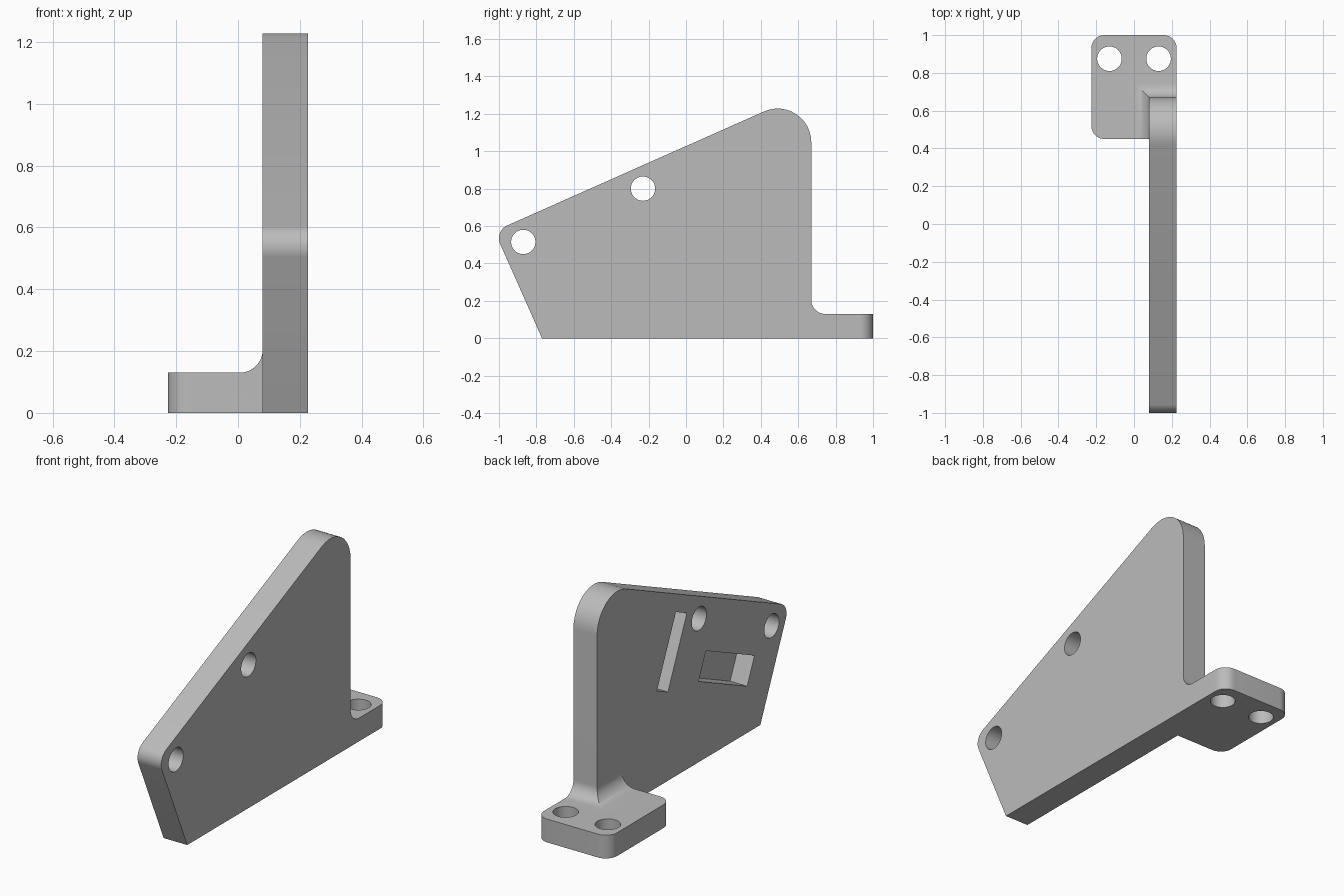
import bpy
import bmesh
from math import sin, cos, pi, tan, atan2
from mathutils import Vector

if "Cube" in bpy.data.objects:
    bpy.data.objects.remove(bpy.data.objects["Cube"], do_unlink=True)

grey = bpy.data.materials.new("plain grey")
grey.use_nodes = True
grey.diffuse_color = (0.5, 0.5, 0.5, 1)
grey.node_tree.nodes["Principled BSDF"].inputs["Base Color"].default_value = (0.5, 0.5, 0.5, 1)

INNER, OUTER, BACK = 0.08, 0.226, 0.67   # upright plate planes
FOOT_TOP, FOOT_FRONT, FILLET = 0.13, 0.45, 0.075
HOLE = 0.065


def finish(name, bm):
    bmesh.ops.recalc_face_normals(bm, faces=bm.faces)
    mesh = bpy.data.meshes.new(name)
    bm.to_mesh(mesh)
    bm.free()
    mesh.materials.append(grey)
    ob = bpy.data.objects.new(name, mesh)
    bpy.context.collection.objects.link(ob)
    return ob


def rounded(corners, steps=12):
    """Outline from (a, b, radius) corners, each rounded by a tangent arc."""
    out = []
    for i, (a, b, r) in enumerate(corners):
        p = Vector((a, b))
        if r == 0:
            out.append(p)
            continue
        u = (Vector(corners[i - 1][:2]) - p).normalized()
        v = (Vector(corners[(i + 1) % len(corners)][:2]) - p).normalized()
        half = u.angle(v) / 2
        centre = p + (u + v).normalized() * (r / sin(half))
        start = p + u * (r / tan(half)) - centre
        end = p + v * (r / tan(half)) - centre
        turn = atan2(start.x * end.y - start.y * end.x, start.dot(end))
        for k in range(steps + 1):
            t = turn * k / steps
            out.append(centre + Vector((start.x * cos(t) - start.y * sin(t),
                                        start.x * sin(t) + start.y * cos(t))))
    return out


def prism(name, outline, axis, low, high):
    """Extrude an outline along x (outline in y, z) or z (outline in x, y)."""
    bm = bmesh.new()
    place = (lambda p, h: (h, p[0], p[1])) if axis == "x" else (lambda p, h: (p[0], p[1], h))
    face = bm.faces.new([bm.verts.new(place(p, low)) for p in outline])
    moved = bmesh.ops.extrude_face_region(bm, geom=[face])["geom"]
    verts = [g for g in moved if isinstance(g, bmesh.types.BMVert)]
    bmesh.ops.translate(bm, verts=verts, vec=place((0, 0), high - low))
    return finish(name, bm)


def circle(a, b, r, n=40):
    return [(a + r * cos(2 * pi * k / n), b + r * sin(2 * pi * k / n)) for k in range(n)]


def tilted_box(a, b, length, width):
    """Rectangle with its long side parallel to the sloping top edge."""
    along = Vector((0.914, 0.406))
    across = Vector((-0.406, 0.914))
    return [Vector((a, b)) + along * (i * length / 2) + across * (j * width / 2)
            for i, j in ((-1, -1), (1, -1), (1, 1), (-1, 1))]


def combine(target, other, operation):
    mod = target.modifiers.new(operation.lower(), "BOOLEAN")
    mod.operation = operation
    mod.solver = "EXACT"
    mod.object = other
    bpy.context.view_layer.objects.active = target
    bpy.ops.object.modifier_apply(modifier=mod.name)
    bpy.data.objects.remove(other, do_unlink=True)


# Upright plate
bracket = prism("bracket", rounded([(-0.77, 0, 0), (BACK, 0, 0), (BACK, 1.325, 0.18),
                                    (-1.024, 0.573, 0.075)]), "x", INNER, OUTER)

# Mounting foot
foot = prism("foot", rounded([(-OUTER, FOOT_FRONT, 0.07), (OUTER, FOOT_FRONT, 0),
                              (OUTER, 1, 0.07), (-OUTER, 1, 0.07)]), "z", 0, FOOT_TOP)
combine(bracket, foot, "UNION")

# Concave fillet around the plate, mitred at the corner
bm = bmesh.new()
levels = [(FILLET, FOOT_TOP - 0.05)]
for k in range(13):
    t = pi / 2 * k / 12
    levels.append((FILLET * (1 - sin(t)), FOOT_TOP + FILLET * (1 - cos(t))))
rings = [[bm.verts.new((x, y, z)) for x, y in ((INNER - d, FOOT_FRONT), (OUTER, FOOT_FRONT),
                                               (OUTER, BACK + d), (INNER - d, BACK + d))]
         for d, z in levels]
for lower, upper in zip(rings, rings[1:]):
    for i in range(4):
        j = (i + 1) % 4
        bm.faces.new((lower[i], lower[j], upper[j], upper[i]))
bm.faces.new(rings[0])
bm.faces.new(rings[-1])
combine(bracket, finish("fillet", bm), "UNION")

# Through holes in plate and foot
for y, z in ((-0.23, 0.8), (-0.87, 0.515)):
    combine(bracket, prism("plate_hole", circle(y, z, HOLE), "x", 0, 0.4), "DIFFERENCE")
for x in (-0.13, 0.13):
    combine(bracket, prism("foot_hole", circle(x, 0.875, HOLE), "z", -0.1, 0.3), "DIFFERENCE")

# Blind slot and pocket in the inner face
for box in (tilted_box(0.01, 0.705, 0.106, 0.412), tilted_box(-0.472, 0.429, 0.468, 0.16)):
    combine(bracket, prism("pocket", box, "x", 0, INNER + 0.105), "DIFFERENCE")

bpy.ops.object.select_all(action="DESELECT")
bracket.select_set(True)
bpy.context.view_layer.objects.active = bracket
bpy.ops.object.shade_smooth_by_angle(angle=pi / 6)
